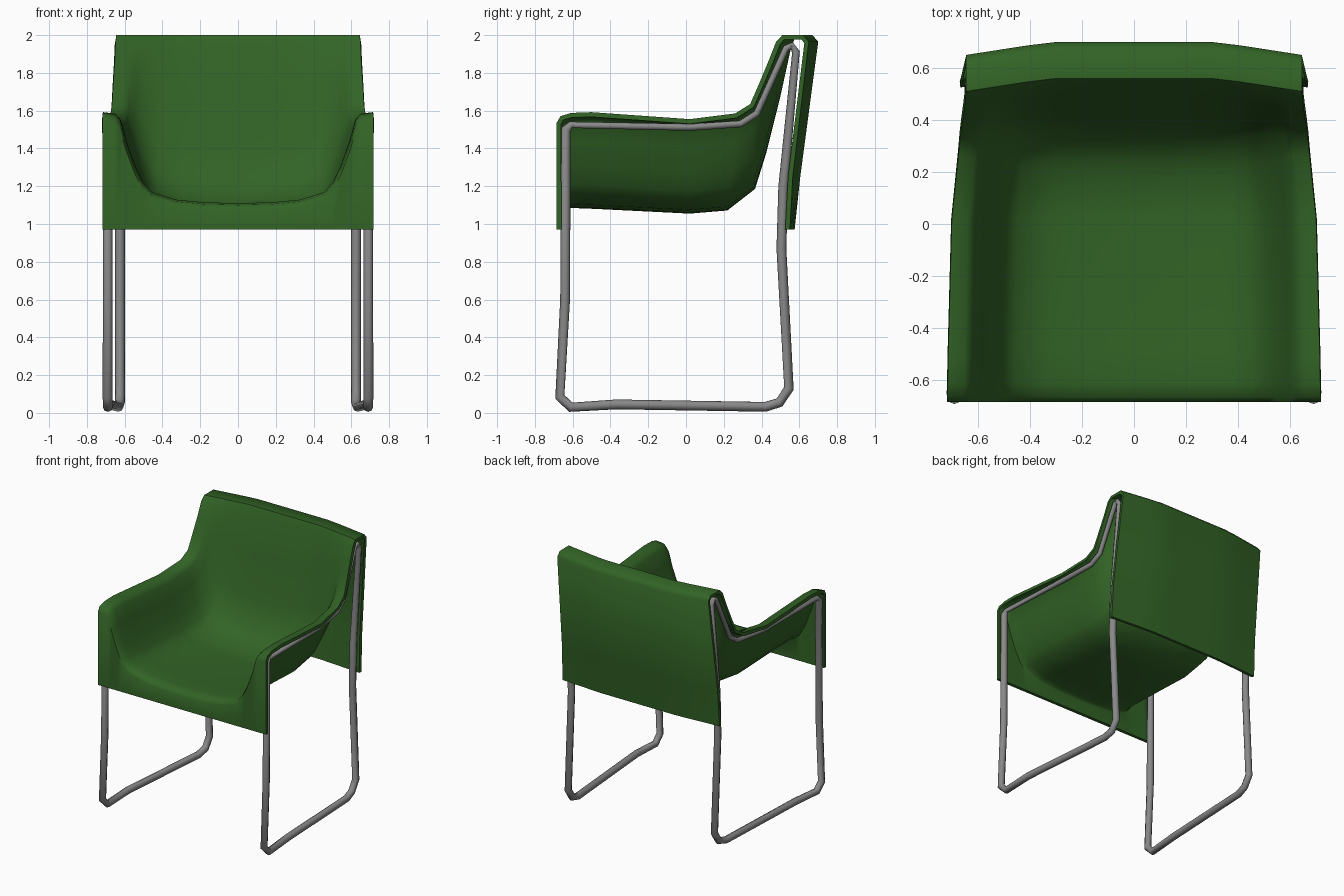
import bpy, math

if "Cube" in bpy.data.objects:
    bpy.data.objects.remove(bpy.data.objects["Cube"])


def material(name, rgb):
    m = bpy.data.materials.new(name)
    m.diffuse_color = (*rgb, 1)
    m.use_nodes = True
    m.node_tree.nodes["Principled BSDF"].inputs["Base Color"].default_value = m.diffuse_color
    return m


green = material("green fabric", (0.032, 0.125, 0.019))
grey = material("grey metal", (0.25, 0.25, 0.25))


def finish(obj, mat, angle):
    """Bake modifiers to a mesh, colour it and smooth it."""
    bpy.ops.object.select_all(action='DESELECT')
    obj.select_set(True)
    bpy.context.view_layer.objects.active = obj
    bpy.ops.object.convert(target='MESH')
    obj = bpy.context.view_layer.objects.active
    obj.data.materials.clear()
    obj.data.materials.append(mat)
    bpy.ops.object.shade_smooth_by_angle(angle=math.radians(angle))
    return obj


# Fabric shell: rows run front hem -> seat -> back -> rear hem
# (edge x, edge y, edge z, centre y, centre z, blend from U section to flat section)
rows = [
    (.718, -.685, .97, -.685, .97, 0),
    (.718, -.685, 1.535, -.685, 1.075, 0),
    (.718, -.665, 1.57, -.665, 1.10, 0),
    (.716, -.61, 1.588, -.61, 1.11, 0),
    (.714, -.50, 1.592, -.48, 1.105, 0),
    (.70, .02, 1.555, .02, 1.08, 0),
    (.675, .26, 1.585, .21, 1.095, 0),
    (.667, .34, 1.635, .345, 1.20, .05),
    (.66, .39, 1.75, .40, 1.38, .2),
    (.652, .44, 1.87, .475, 1.68, .6),
    (.648, .477, 1.965, .53, 1.93, 1),
    (.645, .51, 2.0, .56, 2.0, 1),
    (.645, .62, 2.0, .67, 2.0, 1),
    (.645, .65, 1.965, .70, 1.965, 1),
    (.665, .565, 1.25, .605, 1.25, 1),
    (.67, .55, .97, .575, .97, 1),
]
# U cross-section: fraction of half width, fraction of height
half = [(0, 0), (.25, .01), (.46, .04), (.64, .125), (.70, .23), (.76, .41),
        (.83, .70), (.87, .92), (.91, .985), (1, 1)]
section = [(-f, w) for f, w in reversed(half[1:])] + half

verts, faces = [], []
n = len(section)
for ex, ey, ez, cy, cz, flat in rows:
    for f, w in section:
        wb = max(0, (abs(f) - .5) / .5)
        k = w * (1 - flat) + wb * flat
        verts.append((f * ex, cy + (ey - cy) * k, cz + (ez - cz) * k))
for i in range(len(rows) - 1):
    for j in range(n - 1):
        a = i * n + j
        faces.append((a, a + 1, a + n + 1, a + n))
me = bpy.data.meshes.new("fabric_shell")
me.from_pydata(verts, [], faces)
shell = bpy.data.objects.new("fabric_shell", me)
bpy.context.collection.objects.link(shell)
sol = shell.modifiers.new("thickness", 'SOLIDIFY')
sol.thickness = .025
sol.offset = -1
finish(shell, green, 50)


# Side frame: one closed bent tube (y, z, radius factor), mirrored
path = [
    (-.635, 1.50, 1), (-.64, .60, 1), (-.668, .085, 1), (-.61, .03, 1), (-.37, .045, 1),
    (.42, .032, 1), (.495, .055, 1), (.545, .13, 1), (.505, .87, 1), (.515, 1.2, 1),
    (.582, 1.91, .8), (.56, 1.945, .7), (.53, 1.93, .7), (.375, 1.585, .7),
    (.29, 1.53, .7), (.02, 1.512, .7), (-.61, 1.525, .7),
]


def frame_x(y):
    """Frames lean in towards the back."""
    return .69 - .017 * (y + .65) / .65 if y < 0 else .673 - .048 * min(y / .5, 1)


def side_frame(name, side):
    cu = bpy.data.curves.new(name, 'CURVE')
    cu.dimensions = '3D'
    cu.bevel_depth = .026
    cu.bevel_resolution = 2
    sp = cu.splines.new('POLY')
    sp.points.add(len(path) - 1)
    for p, (y, z, r) in zip(sp.points, path):
        p.co = (side * frame_x(y), y, z, 1)
        p.radius = r
    sp.use_cyclic_u = True
    ob = bpy.data.objects.new(name, cu)
    bpy.context.collection.objects.link(ob)
    finish(ob, grey, 50)


side_frame("right_frame", 1)
side_frame("left_frame", -1)
